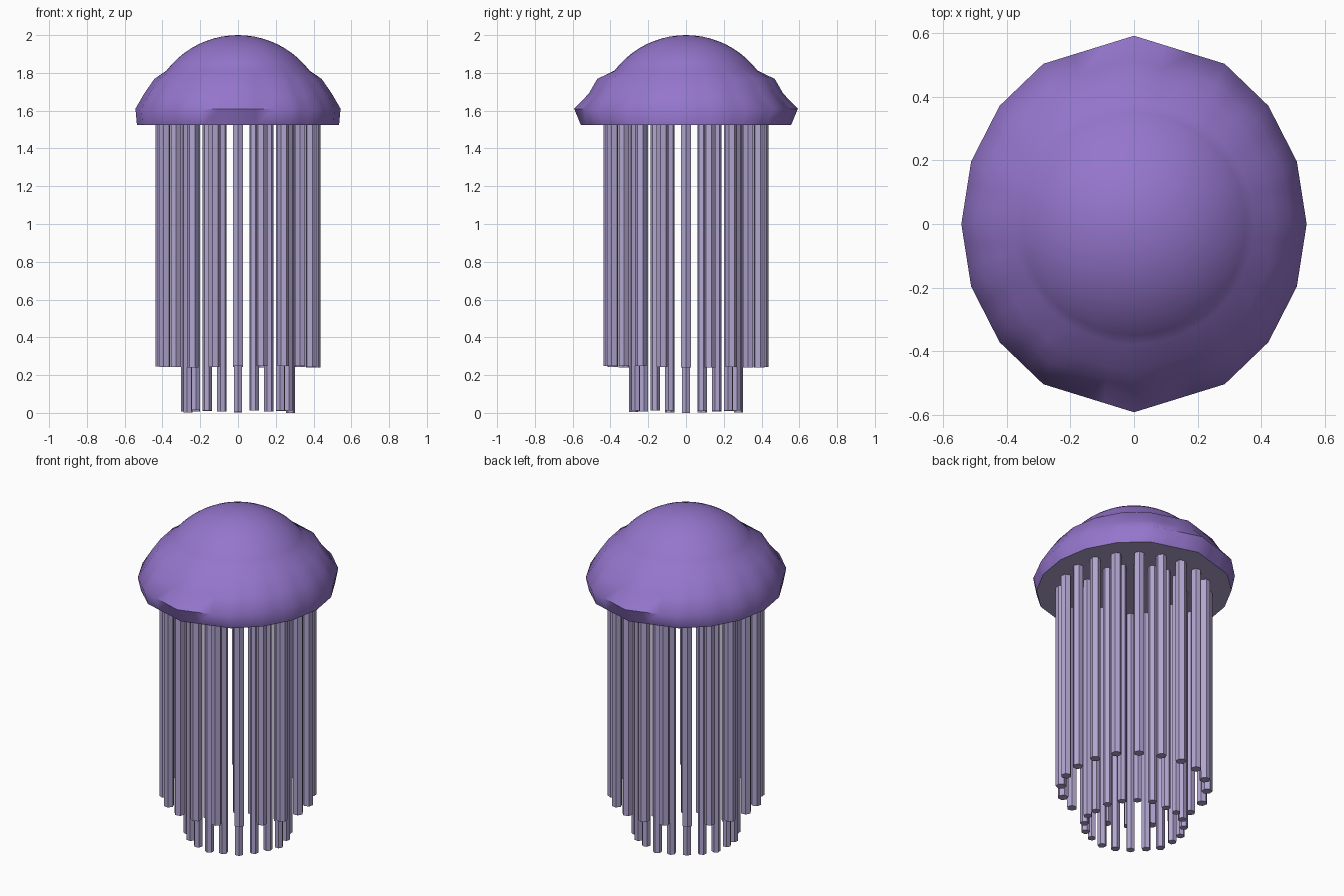
import bpy, bmesh, math, random
from mathutils import Matrix, Vector

if "Cube" in bpy.data.objects:
    bpy.data.objects.remove(bpy.data.objects["Cube"])

random.seed(4)


def material(name, rgb):
    m = bpy.data.materials.new(name)
    m.diffuse_color = (*rgb, 1)
    m.use_nodes = True
    m.node_tree.nodes["Principled BSDF"].inputs["Base Color"].default_value = m.diffuse_color
    return m


purple = material("bell purple", (0.30, 0.18, 0.61))
lavender = material("pale lavender", (0.44, 0.38, 0.63))


def finish(bm, name, mats):
    bmesh.ops.recalc_face_normals(bm, faces=bm.faces)
    me = bpy.data.meshes.new(name)
    bm.to_mesh(me)
    bm.free()
    for m in mats:
        me.materials.append(m)
    ob = bpy.data.objects.new(name, me)
    bpy.context.collection.objects.link(ob)
    return ob


# Coarse faceted outline of the skirt, one quadrant mirrored all round
quadrant = [0, 19.4, 38.9, 58.3, 90]
corners = quadrant + [180 - a for a in quadrant[-2::-1]]
corners += [a + 180 for a in corners[1:]]
corner_pts = [Vector((math.cos(math.radians(a)), math.sin(math.radians(a)))) for a in corners]
STEPS = 3
outline = [corner_pts[i].lerp(corner_pts[i + 1], k / STEPS)
           for i in range(len(corner_pts) - 1) for k in range(STEPS)]

# Bell: skirt rings (z, x radius, y radius) running into a spherical crown
BASE, CROWN = 1.525, 0.475
rings = [(BASE, 0.535, 0.557), (1.61, 0.543, 0.592), (1.69, 0.497, 0.515),
         (1.768, 0.443, 0.47)]
start = math.acos(0.378 / CROWN)
CAPS = 10
for i in range(CAPS):
    a = start + (math.pi / 2 - start) * i / CAPS
    rings.append((BASE + CROWN * math.sin(a), CROWN * math.cos(a), CROWN * math.cos(a)))

bm = bmesh.new()
loops = []
for i, (z, rx, ry) in enumerate(rings):
    pts = outline if i < 4 else [p.normalized() for p in outline]
    loops.append([bm.verts.new((p.x * rx, p.y * ry, z)) for p in pts])
n = len(outline)
for low, high in zip(loops, loops[1:]):
    for j in range(n):
        bm.faces.new((low[j], low[(j + 1) % n], high[(j + 1) % n], high[j]))
top = bm.verts.new((0, 0, BASE + CROWN))
for j in range(n):
    bm.faces.new((loops[-1][j], loops[-1][(j + 1) % n], top))
underside = bm.faces.new(loops[0][::-1])
underside.material_index = 1
bell = finish(bm, "bell", [purple, lavender])
bpy.context.view_layer.objects.active = bell
bell.select_set(True)
bpy.ops.object.shade_smooth_by_angle(angle=math.radians(62))
bell.select_set(False)


# Tentacles: rings of straight six-sided rods hanging from the underside
def tentacle_ring(name, count, ring_radius, rod_radius, end, jitter):
    bm = bmesh.new()
    for i in range(count):
        a = 2 * math.pi * i / count
        low = end + random.uniform(0, jitter) * (i > 0)
        length = BASE + 0.01 - low
        spot = Matrix.Translation((ring_radius * math.cos(a), ring_radius * math.sin(a),
                                   low + length / 2))
        turn = Matrix.Rotation(a, 4, 'Z')
        bmesh.ops.create_cone(bm, cap_ends=True, segments=6, radius1=rod_radius,
                              radius2=rod_radius, depth=length, matrix=spot @ turn
                              @ Matrix.Rotation(math.pi / 6, 4, 'Z'))
    # A flat face of each rod points outward
    return finish(bm, name, [lavender])


tentacle_ring("outer_tentacles", 20, 0.408, 0.03, 0.24, 0.01)
tentacle_ring("inner_tentacles", 20, 0.278, 0.025, 0.0, 0.015)
